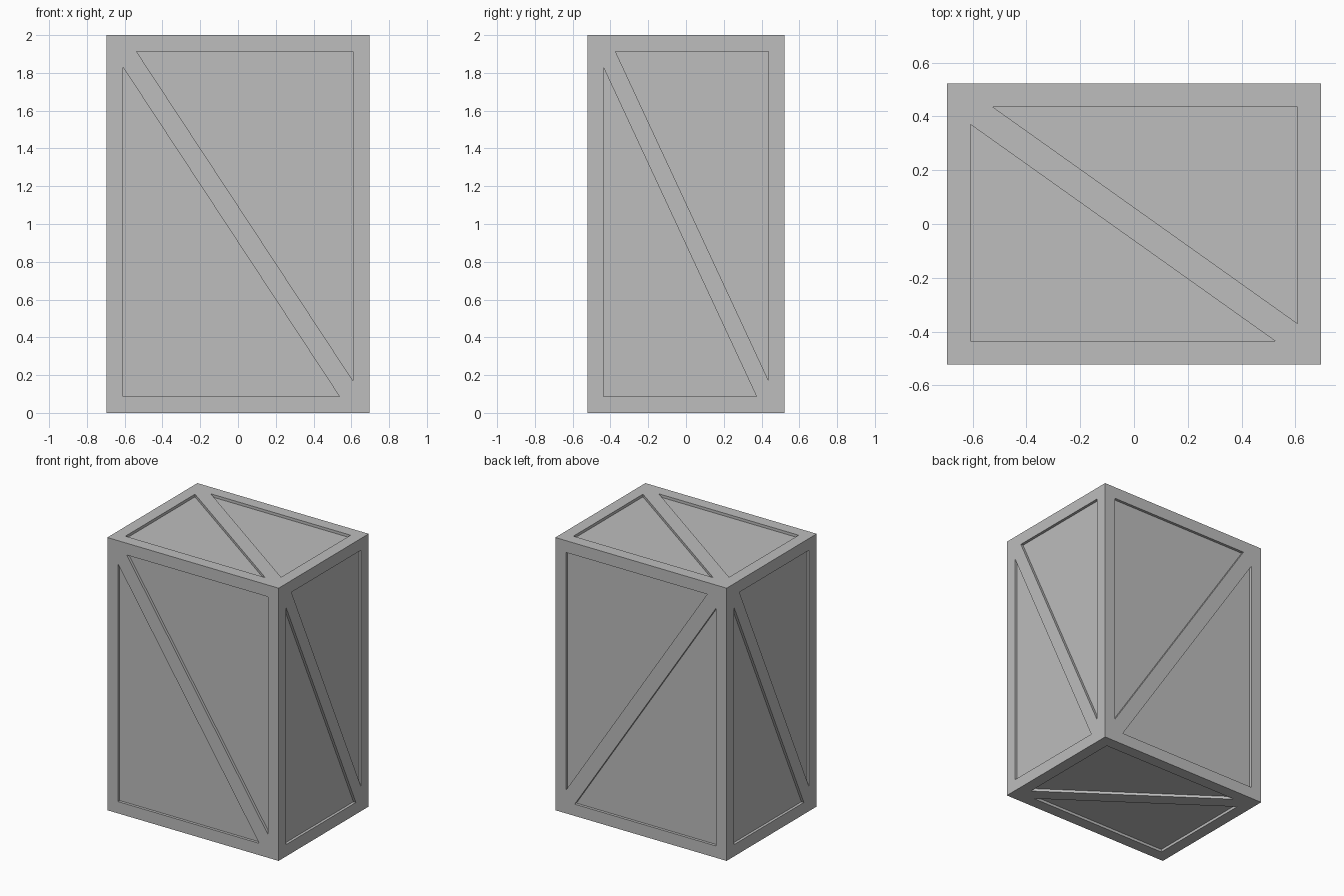
import bpy, bmesh
from mathutils import Vector

default = bpy.data.objects.get("Cube")
if default:
    bpy.data.objects.remove(default, do_unlink=True)

HALF = Vector((0.695, 0.522, 1.0))
BORDER = 0.0865
DEPTH = 0.02
CENTRE = Vector((0, 0, 1))

grey = bpy.data.materials.new("grey")
grey.use_nodes = True
grey.diffuse_color = (0.51, 0.51, 0.51, 1)
grey.node_tree.nodes["Principled BSDF"].inputs["Base Color"].default_value = (0.51, 0.51, 0.51, 1)


def make_object(name, bm):
    bmesh.ops.recalc_face_normals(bm, faces=bm.faces)
    mesh = bpy.data.meshes.new(name)
    bm.to_mesh(mesh)
    bm.free()
    mesh.materials.append(grey)
    obj = bpy.data.objects.new(name, mesh)
    bpy.context.collection.objects.link(obj)
    return obj


def add_recess(bm, normal, side, u, v, gap, half, mirror):
    """Triangular prism that cuts one of the two recesses beside a diagonal brace."""
    iu, iv = HALF[u] - BORDER, HALF[v] - BORDER
    triangle = [(iu, iv), (gap[0] - iu, iv), (iu, gap[1] - iv)]
    rings = []
    for height in (HALF[normal] - DEPTH, HALF[normal] + DEPTH):
        ring = []
        for a, b in triangle:
            p = Vector((0, 0, 0))
            p[normal] = side * height
            p[u] = a * half * mirror
            p[v] = b * half
            ring.append(bm.verts.new(p + CENTRE))
        rings.append(ring)
    low, high = rings
    bm.faces.new(low)
    bm.faces.new(high)
    for i in range(3):
        j = (i + 1) % 3
        bm.faces.new((low[i], low[j], high[j], high[i]))


# Solid crate body
bm = bmesh.new()
bmesh.ops.create_cube(bm, size=2)
for vert in bm.verts:
    vert.co = Vector(c * h for c, h in zip(vert.co, HALF)) + CENTRE
crate = make_object("braced_crate", bm)

# Recesses: normal axis, the two face axes, brace clearance at the corners
faces = [(1, 0, 2, (0.071, 0.084)),
         (0, 1, 2, (0.062, 0.088)),
         (2, 0, 1, (0.083, 0.065))]
bm = bmesh.new()
for normal, u, v, gap in faces:
    for side in (1, -1):
        # The brace on the -x side leans the other way
        mirror = -1 if (normal == 0 and side < 0) else 1
        for half in (1, -1):
            add_recess(bm, normal, side, u, v, gap, half, mirror)
cutter = make_object("recess_cutter", bm)
cutter.hide_render = True

# Cut the recesses, leaving the border frame and the diagonal braces
cut = crate.modifiers.new("recesses", "BOOLEAN")
cut.operation = "DIFFERENCE"
cut.solver = "EXACT"
cut.object = cutter
bpy.context.view_layer.objects.active = crate
crate.select_set(True)
bpy.ops.object.modifier_apply(modifier=cut.name)
bpy.data.objects.remove(cutter, do_unlink=True)
